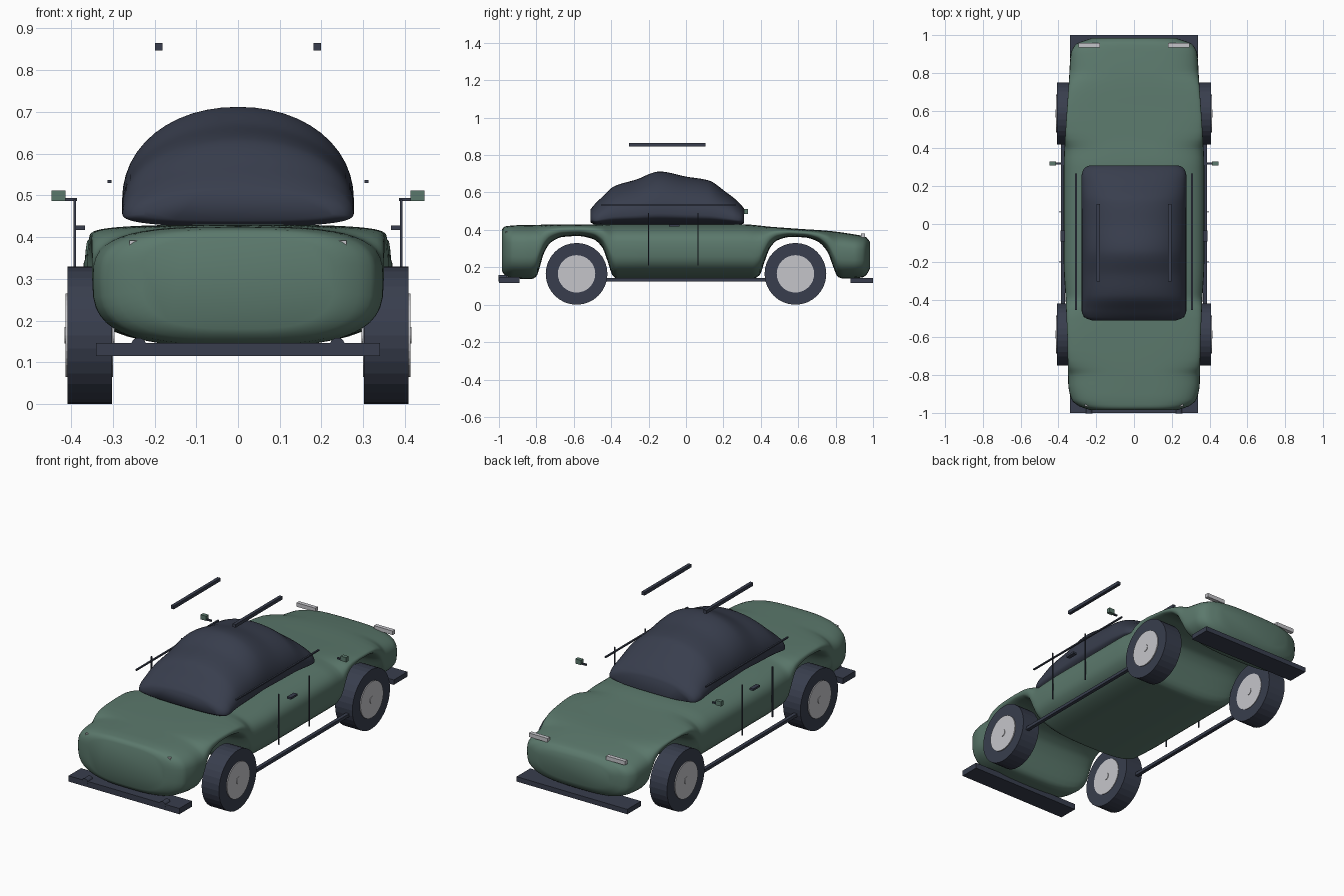
import bpy, bmesh, math
from mathutils import Matrix

if "Cube" in bpy.data.objects:
    bpy.data.objects.remove(bpy.data.objects["Cube"])


def material(name, rgb):
    m = bpy.data.materials.new(name)
    m.diffuse_color = (*rgb, 1)
    m.use_nodes = True
    m.node_tree.nodes["Principled BSDF"].inputs["Base Color"].default_value = m.diffuse_color
    return m


GREEN = material("green_paint", (0.105, 0.19, 0.15))
DARK = material("dark_slate", (0.04, 0.048, 0.075))
LIGHT = material("pale_grey", (0.56, 0.56, 0.59))


def finish(name, bm, mat, angle=None):
    bmesh.ops.recalc_face_normals(bm, faces=bm.faces)
    me = bpy.data.meshes.new(name)
    bm.to_mesh(me)
    bm.free()
    me.materials.append(mat)
    ob = bpy.data.objects.new(name, me)
    bpy.context.collection.objects.link(ob)
    if angle:
        bpy.ops.object.select_all(action='DESELECT')
        ob.select_set(True)
        bpy.context.view_layer.objects.active = ob
        bpy.ops.object.shade_smooth_by_angle(angle=math.radians(angle))
    return ob


def curve(keys, y):
    """Smooth interpolation through (y, value) keys."""
    n = len(keys)
    y = min(max(y, keys[0][0]), keys[-1][0])
    i = next(k for k in range(n - 1) if y <= keys[k + 1][0])

    def slope(k):
        if k in (0, n - 1):
            k = min(k, n - 2)
            return (keys[k + 1][1] - keys[k][1]) / (keys[k + 1][0] - keys[k][0])
        a = (keys[k][1] - keys[k - 1][1]) / (keys[k][0] - keys[k - 1][0])
        b = (keys[k + 1][1] - keys[k][1]) / (keys[k + 1][0] - keys[k][0])
        return 0 if a * b <= 0 else 2 * a * b / (a + b)
    (y0, v0), (y1, v1) = keys[i], keys[i + 1]
    h = y1 - y0
    t = (y - y0) / h
    return ((2*t**3 - 3*t*t + 1) * v0 + (t**3 - 2*t*t + t) * h * slope(i)
            + (3*t*t - 2*t**3) * v1 + (t**3 - t*t) * h * slope(i + 1))


def loft(name, mat, width, top, bottom, mid, upper, lower, step=0.01, seg=48):
    """Skin rounded cross-sections along y."""
    bm = bmesh.new()
    ya, yb = width[0][0], width[-1][0]
    count = round((yb - ya) / step)
    rings = []
    for s in range(count + 1):
        y = ya + (yb - ya) * s / count
        w, zt, zb = curve(width, y), curve(top, y), curve(bottom, y)
        zm = zb + (zt - zb) * mid
        ring = []
        for k in range(seg):
            a = 2 * math.pi * k / seg
            c, d = math.cos(a), math.sin(a)
            n = upper if d >= 0 else lower
            x = math.copysign(abs(c) ** (2 / n), c) * w
            z = zm + math.copysign(abs(d) ** (2 / n), d) * ((zt - zm) if d >= 0 else (zm - zb))
            ring.append(bm.verts.new((x, y, z)))
        rings.append(ring)
    for r, q in zip(rings, rings[1:]):
        for k in range(seg):
            j = (k + 1) % seg
            bm.faces.new((r[k], r[j], q[j], q[k]))
    bm.faces.new(rings[0])
    bm.faces.new(rings[-1])
    return finish(name, bm, mat, 60)


def box(name, mat, x, y, z):
    bm = bmesh.new()
    bmesh.ops.create_cube(bm, size=1)
    for v in bm.verts:
        v.co = [(r[0] + r[1]) / 2 + c * (r[1] - r[0]) for r, c in zip((x, y, z), v.co)]
    return finish(name, bm, mat)


def pair(name, mat, x, y, z):
    box(name + "_right", mat, x, y, z)
    box(name + "_left", mat, (-x[1], -x[0]), y, z)


def cylinder(name, mat, centre, r, depth, axis, seg=32):
    bm = bmesh.new()
    rot = Matrix.Rotation(math.pi / 2, 4, 'Y' if axis == 'X' else 'X')
    bmesh.ops.create_cone(bm, cap_ends=True, segments=seg, radius1=r, radius2=r,
                          depth=depth, matrix=Matrix.Translation(centre) @ rot)
    return finish(name, bm, mat, 10)


# Body shell, its underside rising over both axles to form the wheel arches
loft("body", GREEN,
     width=[(-.985, .23), (-.965, .29), (-.93, .33), (-.85, .348), (-.6, .353), (-.4, .362),
            (-.2, .372), (.3, .372), (.5, .362), (.75, .345), (.9, .335), (.95, .31), (.985, .22)],
     top=[(-.985, .40), (-.97, .418), (-.9, .425), (-.5, .43), (.3, .43), (.45, .417),
          (.6, .406), (.75, .396), (.9, .376), (.96, .363), (.985, .335)],
     bottom=[(-.985, .18), (-.965, .155), (-.93, .142), (-.83, .137), (-.80, .15), (-.785, .19),
             (-.76, .275), (-.72, .335), (-.66, .362), (-.58, .367), (-.5, .352), (-.45, .31),
             (-.415, .22), (-.395, .16), (-.37, .14), (.36, .14), (.395, .16), (.42, .23),
             (.45, .305), (.49, .345), (.56, .362), (.63, .36), (.70, .34), (.755, .285),
             (.79, .195), (.81, .15), (.84, .14), (.94, .145), (.965, .16), (.985, .195)],
     mid=.55, upper=3.2, lower=3)

# Dark glass cabin
loft("cabin", DARK,
     width=[(-.51, .225), (-.495, .262), (-.46, .277), (.25, .278), (.295, .265), (.31, .235)],
     top=[(-.51, .51), (-.49, .535), (-.46, .565), (-.38, .635), (-.27, .668), (-.14, .712),
          (0, .685), (.12, .665), (.21, .605), (.285, .545), (.31, .515)],
     bottom=[(-.51, .44), (-.48, .425), (.28, .425), (.31, .435)],
     mid=.22, upper=2.1, lower=2.5)

# Wheels with pale discs on both sides
for sx, side in ((1, "right"), (-1, "left")):
    for y, end in ((-.585, "front"), (.585, "rear")):
        cylinder(f"{end}_tyre_{side}", DARK, (sx * .355, y, .165), .165, .106, 'X')
        cylinder(f"{end}_wheel_disc_{side}", LIGHT, (sx * .356, y, .165), .1, .114, 'X')
        cylinder(f"{end}_hub_{side}", LIGHT, (sx * .356, y, .165), .02, .12, 'X', 16)
    # Fog lamps on the front bumper
    cylinder(f"fog_lamp_{side}", DARK, (sx * .238, -.98, .141), .018, .044, 'Y', 20)
    # Slanted headlights
    bm = bmesh.new()
    face = bm.faces.new([bm.verts.new((sx * x, -.965, z)) for x, z in
                         ((.204, .392), (.26, .392), (.26, .37), (.229, .37))])
    out = bmesh.ops.extrude_face_region(bm, geom=[face])
    for v in out["geom"]:
        if isinstance(v, bmesh.types.BMVert):
            v.co.y += .025
    finish(f"headlight_{side}", bm, LIGHT)

# Bumpers
box("front_bumper", DARK, (-.34, .34), (-1, -.89), (.115, .147))
box("rear_bumper", DARK, (-.34, .34), (.88, 1), (.115, .142))

# Paired trim
pair("tail_light", LIGHT, (.18, .295), (.935, .957), (.358, .38))
pair("roof_rail", DARK, (.181, .199), (-.305, .105), (.847, .865))
pair("window_trim", DARK, (.303, .312), (-.455, .268), (.53, .537))
pair("sill", DARK, (.366, .386), (-.44, .44), (.125, .142))
pair("door_handle", DARK, (.366, .389), (-.092, -.034), (.417, .428))
pair("front_door_seam", DARK, (.388, .394), (-.203, -.197), (.21, .49))
pair("rear_door_seam", DARK, (.388, .394), (.062, .068), (.21, .49))
pair("mirror_stalk", DARK, (.386, .416), (.315, .325), (.486, .494))
pair("mirror", GREEN, (.413, .447), (.31, .332), (.486, .512))
